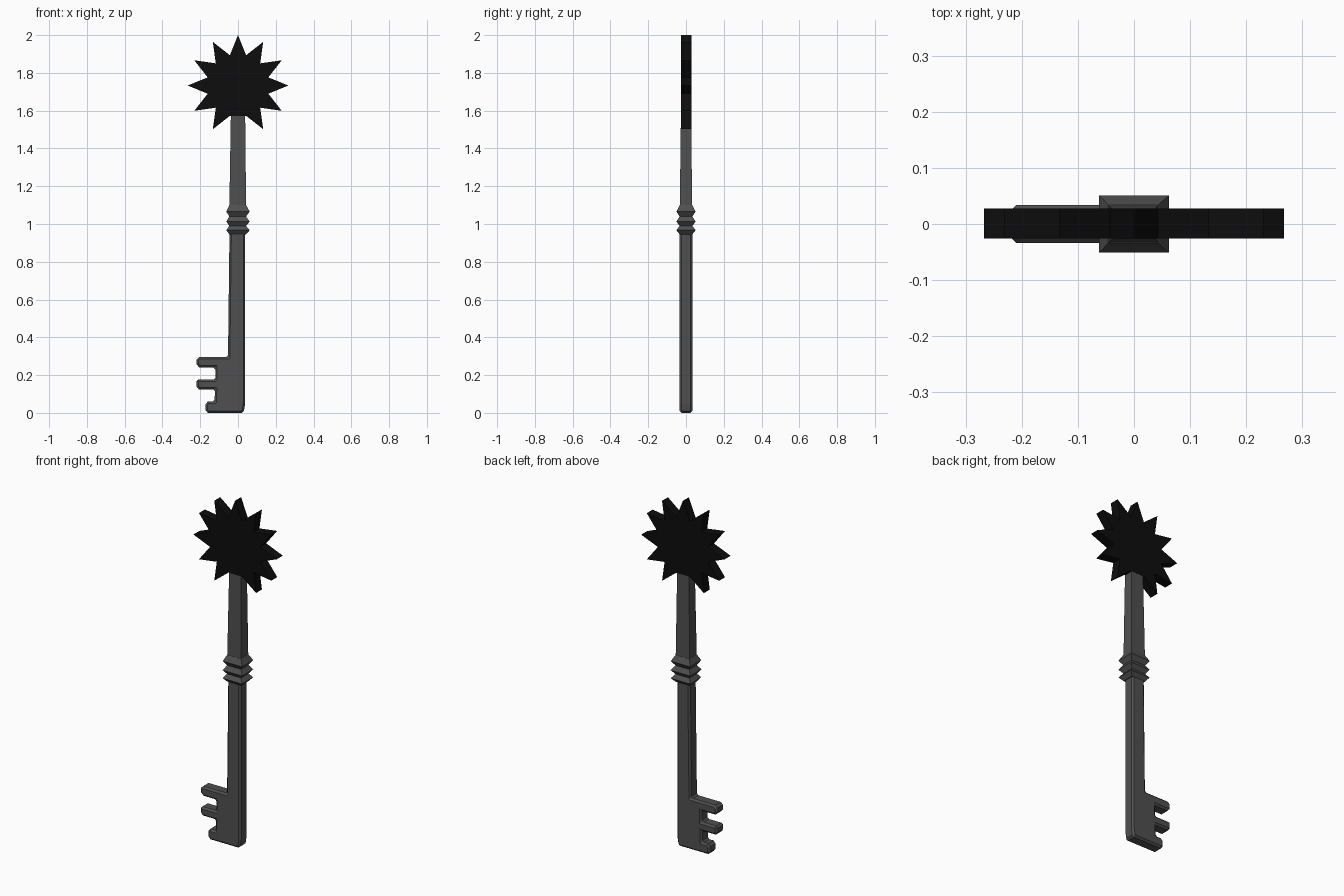
import bpy, bmesh, math

if "Cube" in bpy.data.objects:
    bpy.data.objects.remove(bpy.data.objects["Cube"])


def finish(name, bm, mat):
    bmesh.ops.recalc_face_normals(bm, faces=bm.faces)
    me = bpy.data.meshes.new(name)
    bm.to_mesh(me)
    bm.free()
    ob = bpy.data.objects.new(name, me)
    bpy.context.collection.objects.link(ob)
    me.materials.append(mat)
    return ob


def material(name, v):
    m = bpy.data.materials.new(name)
    m.diffuse_color = (v, v, v, 1)
    m.use_nodes = True
    m.node_tree.nodes["Principled BSDF"].inputs["Base Color"].default_value = m.diffuse_color
    return m


def plate(name, pts, y0, y1, mat):
    """Extrude an xz outline from y0 to y1."""
    bm = bmesh.new()
    face = bm.faces.new([bm.verts.new((x, y0, z)) for x, z in pts])
    out = bmesh.ops.extrude_face_region(bm, geom=[face])
    for v in out["geom"]:
        if isinstance(v, bmesh.types.BMVert):
            v.co.y = y1
    return finish(name, bm, mat)


def loft(name, sections, mat):
    """Join rectangular sections given as (z, x left, x right, half depth)."""
    bm = bmesh.new()
    rings = [[bm.verts.new(p) for p in ((a, -h, z), (b, -h, z), (b, h, z), (a, h, z))]
             for z, a, b, h in sections]
    for lo, hi in zip(rings, rings[1:]):
        for i in range(4):
            j = (i + 1) % 4
            bm.faces.new((lo[i], lo[j], hi[j], hi[i]))
    bm.faces.new(rings[0])
    bm.faces.new(rings[-1])
    return finish(name, bm, mat)


black = material("black", 0.004)
iron = material("dark_iron", 0.08)

# Twelve-pointed head, with the lowest point replaced by the shaft
star = []
for i in range(24):
    if i == 12:
        continue
    r = 0.166 if i % 2 else 0.267
    a = math.radians(90 + 15 * i)
    star.append((r * math.cos(a), 1.733 + r * math.sin(a)))
plate("star_head", star, -0.026, 0.028, black)

# Upper shaft, widening towards the collar
loft("upper_shaft", [(1.08, -0.046, 0.043, 0.033), (1.573, -0.038, 0.038, 0.027)], iron)

# Ridged square collar
ridges = [(0.945, -0.046, 0.042, 0.033)]
for peak, valley in ((0.967, 0.99), (1.013, 1.04), (1.066, 1.1)):
    ridges.append((peak, -0.062, 0.062, 0.051))
    ridges.append((valley, -0.046, 0.043, 0.034))
loft("collar", ridges, iron)

# Lower shaft and toothed bit in one bevelled outline
bit = [(0.038, 0.96), (-0.045, 0.96), (-0.053, 0.295),
       (-0.205, 0.295), (-0.22, 0.282), (-0.22, 0.258), (-0.205, 0.24), (-0.12, 0.24),
       (-0.12, 0.176), (-0.22, 0.176), (-0.22, 0.14), (-0.208, 0.125), (-0.122, 0.125),
       (-0.124, 0.06), (-0.16, 0.06), (-0.172, 0.045), (-0.172, 0.015), (-0.16, 0.0),
       (0.03, 0.0), (0.038, 0.05)]
key = plate("lower_shaft_and_bit", bit, -0.034, 0.034, iron)
bev = key.modifiers.new("edge_bevel", 'BEVEL')
bev.width = 0.01
bev.segments = 1
bev.limit_method = 'ANGLE'
bev.angle_limit = math.radians(80)
